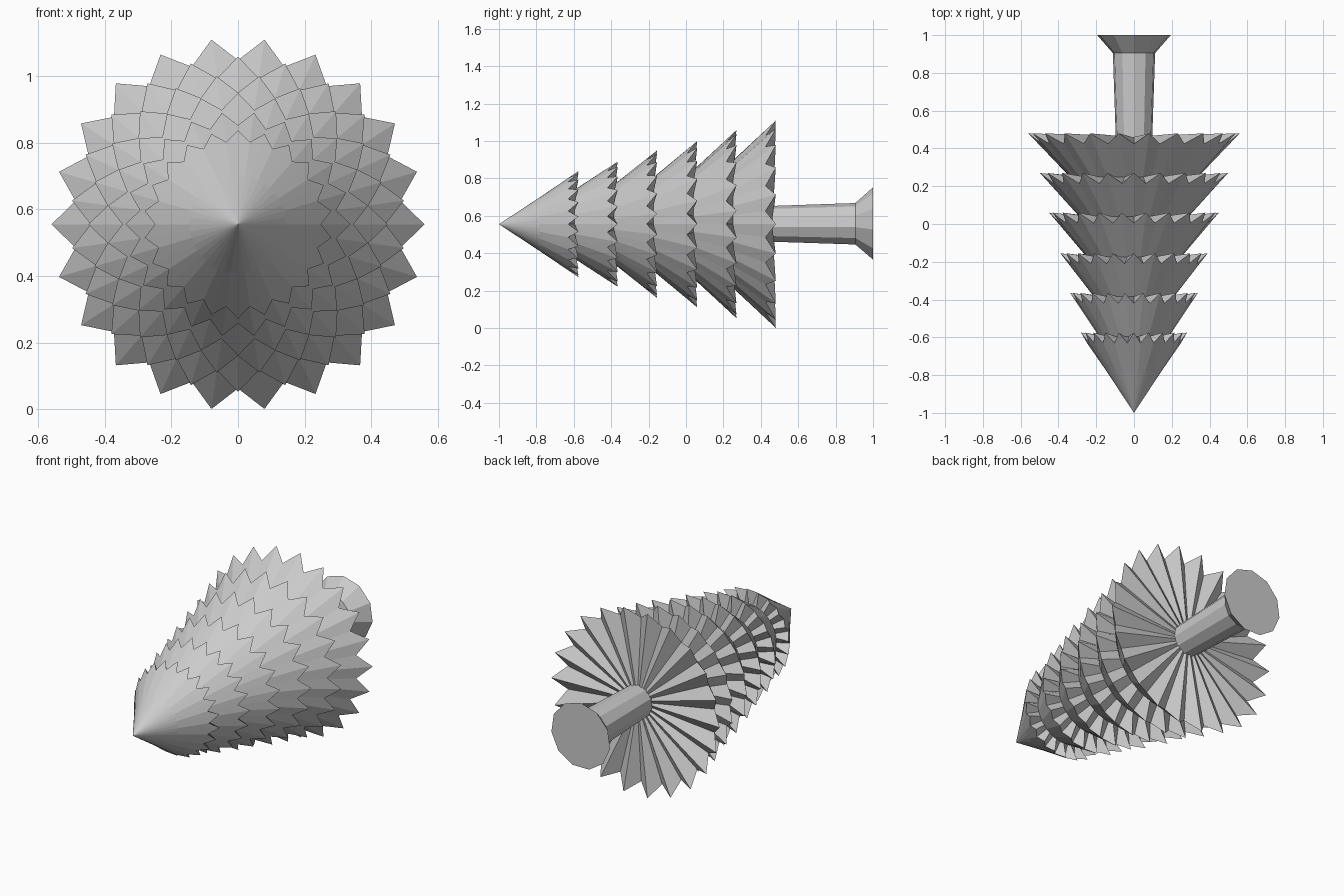
import bpy, bmesh, math

if "Cube" in bpy.data.objects:
    bpy.data.objects.remove(bpy.data.objects["Cube"])

CZ = 0.555          # height of the long axis, which runs along y
TEETH = 22

grey = bpy.data.materials.new("pale_grey")
grey.diffuse_color = (0.6, 0.6, 0.6, 1)
grey.use_nodes = True
grey.node_tree.nodes["Principled BSDF"].inputs["Base Color"].default_value = grey.diffuse_color


def lathe(name, rings, sides, start=0.0):
    """Skin rings around the y axis. A ring is a function: index -> (radius, y).
    A ring given as a plain number is a single point on the axis."""
    bm = bmesh.new()
    loops = []
    for ring in rings:
        if callable(ring):
            loop = []
            for i in range(sides):
                a = start + math.tau * i / sides
                r, y = ring(i)
                loop.append(bm.verts.new((r * math.cos(a), y, CZ + r * math.sin(a))))
            loops.append(loop)
        else:
            loops.append([bm.verts.new((0, ring, CZ))] * sides)
    for a, b in zip(loops, loops[1:]):
        for i in range(sides):
            j = (i + 1) % sides
            corners = list(dict.fromkeys((a[i], a[j], b[j], b[i])))
            bm.faces.new(corners)
    bmesh.ops.recalc_face_normals(bm, faces=bm.faces)
    mesh = bpy.data.meshes.new(name)
    bm.to_mesh(mesh)
    bm.free()
    mesh.materials.append(grey)
    obj = bpy.data.objects.new(name, mesh)
    bpy.context.collection.objects.link(obj)
    return obj


def circle(r, y):
    return lambda i: (r, y)


def toothed(r, y, shift):
    """Rim of pointed teeth; the notches sit further in and nearer the tip."""
    return lambda i: (r, y) if (i + shift) % 2 == 0 else (r * 0.88, y - 0.055)


# Foliage: six toothed tiers, each turned half a tooth from the one before
tiers = [(0.283, -0.575, 0.185), (0.338, -0.365, 0.212), (0.394, -0.155, 0.25),
         (0.449, 0.06, 0.29), (0.503, 0.27, 0.34), (0.56, 0.48, 0.06)]
rings = [-1.0, circle(0.145, -0.78)]
for n, (rim, y, inner) in enumerate(tiers):
    rings += [toothed(rim, y, (n + 1) % 2), circle(inner, y - 0.02)]
rings.append(0.46)
lathe("foliage", rings, TEETH * 2)

# Trunk with a flared foot
lathe("trunk", [0.44, circle(0.097, 0.44), circle(0.113, 0.905),
                circle(0.197, 1.0), 1.0], 11, math.pi / 2)
